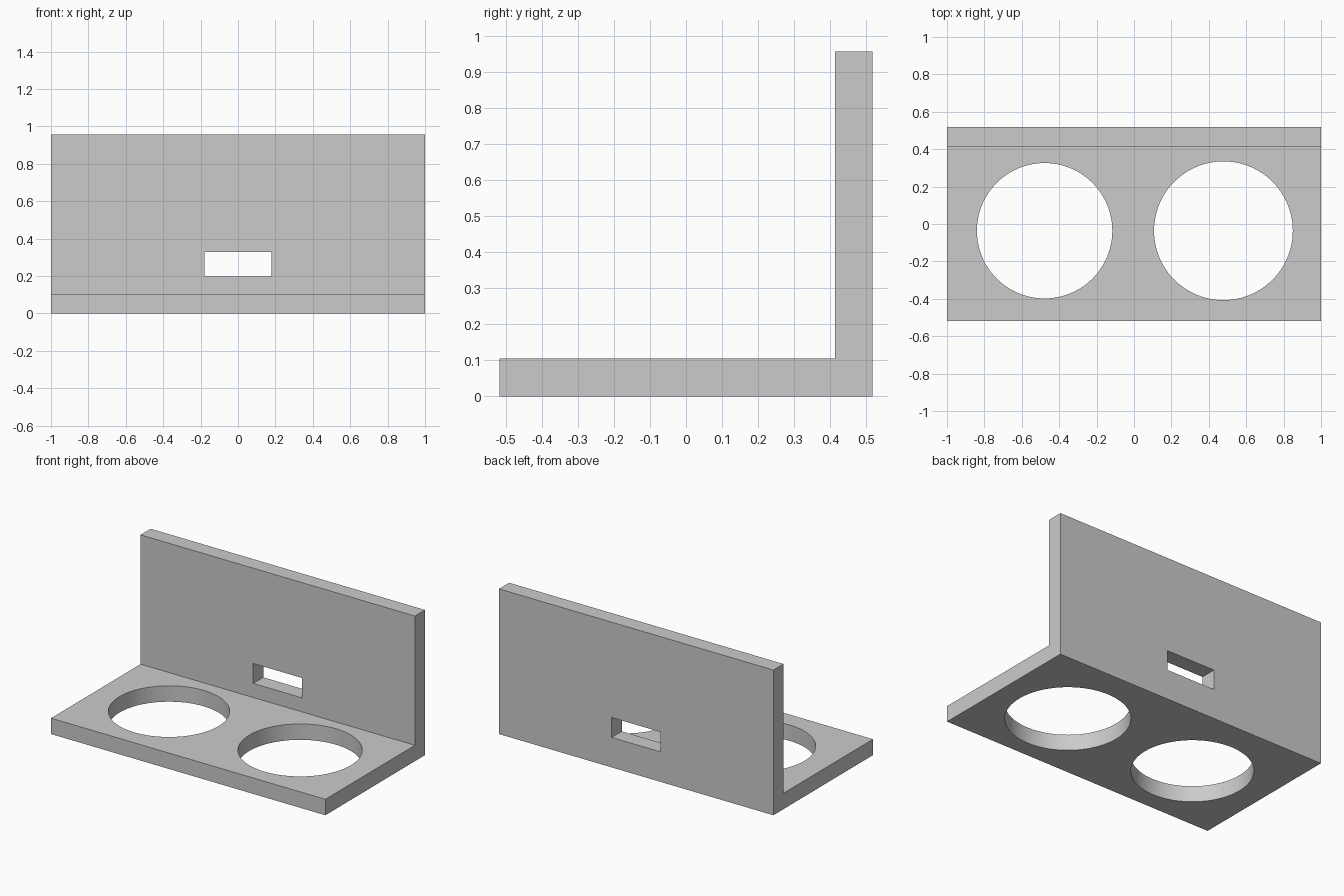
import bpy
import bmesh

if "Cube" in bpy.data.objects:
    bpy.data.objects.remove(bpy.data.objects["Cube"])

WIDTH, DEPTH, HEIGHT, THICK = 2.0, 1.037, 0.957, 0.105
HOLE_Y = -0.036
BACK = DEPTH / 2


def extruded_profile(name, points):
    """Extrude a (y, z) profile along x, centred on x = 0."""
    bm = bmesh.new()
    face = bm.faces.new([bm.verts.new((-WIDTH / 2, y, z)) for y, z in points])
    geom = bmesh.ops.extrude_face_region(bm, geom=[face])["geom"]
    verts = [g for g in geom if isinstance(g, bmesh.types.BMVert)]
    bmesh.ops.translate(bm, verts=verts, vec=(WIDTH, 0, 0))
    bmesh.ops.recalc_face_normals(bm, faces=bm.faces)
    mesh = bpy.data.meshes.new(name)
    bm.to_mesh(mesh)
    bm.free()
    obj = bpy.data.objects.new(name, mesh)
    bpy.context.collection.objects.link(obj)
    return obj


def cut(target, cutter):
    """Subtract the cutter from the target, then discard the cutter."""
    cutter.hide_render = True
    mod = target.modifiers.new("cut", "BOOLEAN")
    mod.operation = "DIFFERENCE"
    mod.solver = "EXACT"
    mod.object = cutter
    bpy.context.view_layer.objects.active = target
    bpy.ops.object.modifier_apply(modifier=mod.name)
    bpy.data.objects.remove(cutter)


# L-shaped bracket: base shelf and rear wall in one solid
bracket = extruded_profile("bracket", [
    (-BACK, 0), (BACK, 0), (BACK, HEIGHT),
    (BACK - THICK, HEIGHT), (BACK - THICK, THICK), (-BACK, THICK)])

# Two round holes through the shelf, the right one slightly larger
for x, radius in ((-0.478, 0.362), (0.478, 0.371)):
    bpy.ops.mesh.primitive_cylinder_add(
        vertices=96, radius=radius, depth=THICK * 3, location=(x, HOLE_Y, THICK / 2))
    cut(bracket, bpy.context.object)

# Rectangular slot through the wall
bpy.ops.mesh.primitive_cube_add(size=1, location=(0, BACK - THICK / 2, 0.263))
slot = bpy.context.object
slot.scale = (0.357, THICK * 3, 0.131)
cut(bracket, slot)

# Smooth hole walls, sharp edges
bpy.ops.object.select_all(action="DESELECT")
bracket.select_set(True)
bpy.context.view_layer.objects.active = bracket
bpy.ops.object.shade_smooth_by_angle()
